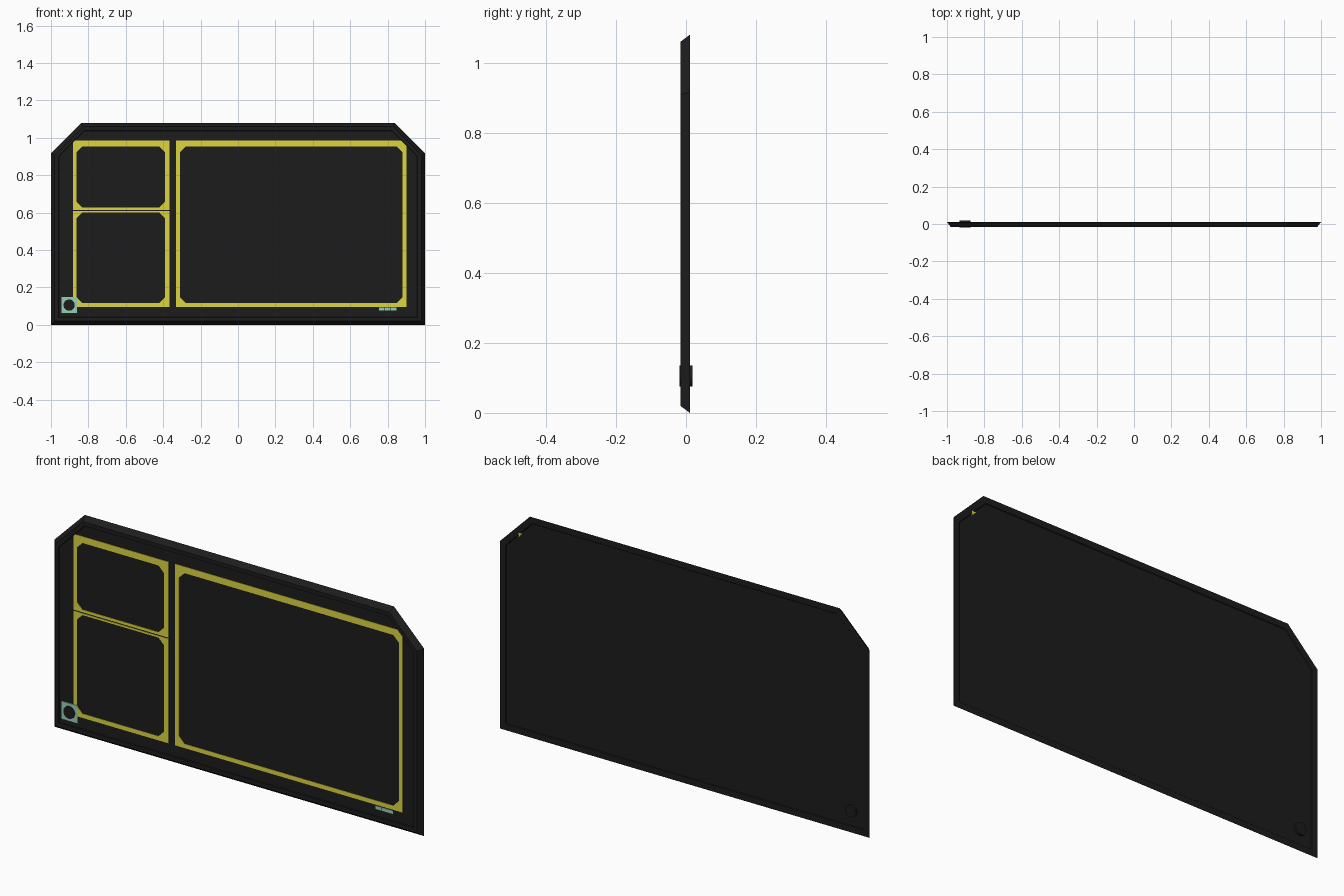
import bpy, bmesh, math

if "Cube" in bpy.data.objects:
    bpy.data.objects.remove(bpy.data.objects["Cube"])


def material(name, rgb):
    m = bpy.data.materials.new(name)
    m.diffuse_color = (*rgb, 1)
    m.use_nodes = True
    m.node_tree.nodes["Principled BSDF"].inputs["Base Color"].default_value = m.diffuse_color
    return m


BLACK = material("black", (0.012, 0.012, 0.012))
YELLOW = material("yellow", (0.72, 0.66, 0.05))
TEAL = material("teal", (0.30, 0.62, 0.47))


def loft(name, rings, mat, caps=True, closed=False):
    """Skin a list of rings of 3D points, front to back."""
    bm = bmesh.new()
    loops = [[bm.verts.new(p) for p in r] for r in rings]
    pairs = list(zip(loops, loops[1:]))
    if closed:
        pairs.append((loops[-1], loops[0]))
    for a, b in pairs:
        n = len(a)
        for i in range(n):
            j = (i + 1) % n
            bm.faces.new((a[i], a[j], b[j], b[i]))
    if caps:
        bm.faces.new(loops[0])
        bm.faces.new(loops[-1][::-1])
    bmesh.ops.recalc_face_normals(bm, faces=bm.faces)
    me = bpy.data.meshes.new(name)
    bm.to_mesh(me)
    bm.free()
    ob = bpy.data.objects.new(name, me)
    me.materials.append(mat)
    bpy.context.collection.objects.link(ob)
    return ob


def at_y(pts, y):
    return [(x, y, z) for x, z in pts]


def slab(name, pts, y0, y1, mat):
    return loft(name, [at_y(pts, y0), at_y(pts, y1)], mat)


def rect(x0, x1, z0, z1):
    return [(x0, z0), (x1, z0), (x1, z1), (x0, z1)]


def octagon(x0, x1, z0, z1, c):
    return [(x0 + c, z0), (x1 - c, z0), (x1, z0 + c), (x1, z1 - c),
            (x1 - c, z1), (x0 + c, z1), (x0, z1 - c), (x0, z0 + c)]


def outline(d):
    """Panel outline with clipped top corners, inset by d."""
    s = 1.917 - d * math.sqrt(2)
    w, t = 1 - d, 1.08 - d
    return [(-w, d), (w, d), (w, s - w), (s - t, t), (t - s, t), (-w, s - w)]


# Panel: sloped edge, raised rim and shallow recess on both faces
loft("panel", [at_y(outline(d), y) for d, y in (
    (0.042, -0.011), (0.040, -0.016), (0.020, -0.016),
    (0.0, 0.011), (0.030, 0.011), (0.033, 0.008))], BLACK)


# Yellow frames: square outside, clipped corners inside
def frame(name, outer, inner, c=0.03):
    x0, x1, z0, z1 = outer
    out = [(x0, z0), (x1, z0), (x1, z0), (x1, z1), (x1, z1), (x0, z1), (x0, z1), (x0, z0)]
    inn = octagon(*inner, c)
    ob = loft(name, [at_y(out, -0.013), at_y(inn, -0.013),
                     at_y(inn, -0.010), at_y(out, -0.010)], YELLOW, caps=False, closed=True)
    bm = bmesh.new()
    bm.from_mesh(ob.data)
    bmesh.ops.remove_doubles(bm, verts=bm.verts, dist=1e-5)
    bmesh.ops.recalc_face_normals(bm, faces=bm.faces)
    bm.to_mesh(ob.data)
    bm.free()


frame("main_frame", (-0.331, 0.90, 0.097, 0.985), (-0.310, 0.880, 0.118, 0.953))
frame("upper_frame", (-0.882, -0.366, 0.614, 0.985), (-0.863, -0.391, 0.627, 0.953))
frame("lower_frame", (-0.882, -0.366, 0.097, 0.609), (-0.863, -0.391, 0.118, 0.600))

# Frame corner showing through the back
slab("corner_tab", [(0.90, 0.985), (0.878, 0.985), (0.90, 0.963)], 0.006, 0.0115, YELLOW)

# Button plate and round button passing through the panel
slab("button_plate", rect(-0.945, -0.860, 0.064, 0.150), -0.0145, -0.010, TEAL)
circle = [(-0.903 + 0.030 * math.cos(i * math.tau / 32),
           0.106 + 0.030 * math.sin(i * math.tau / 32)) for i in range(32)]
slab("button", circle, -0.0185, 0.0185, BLACK)

# Row of small indicator lights
for i in range(3):
    x = 0.753 + i * 0.032
    slab(f"indicator_{i + 1}", rect(x, x + 0.030, 0.076, 0.092), -0.013, -0.010, TEAL)
